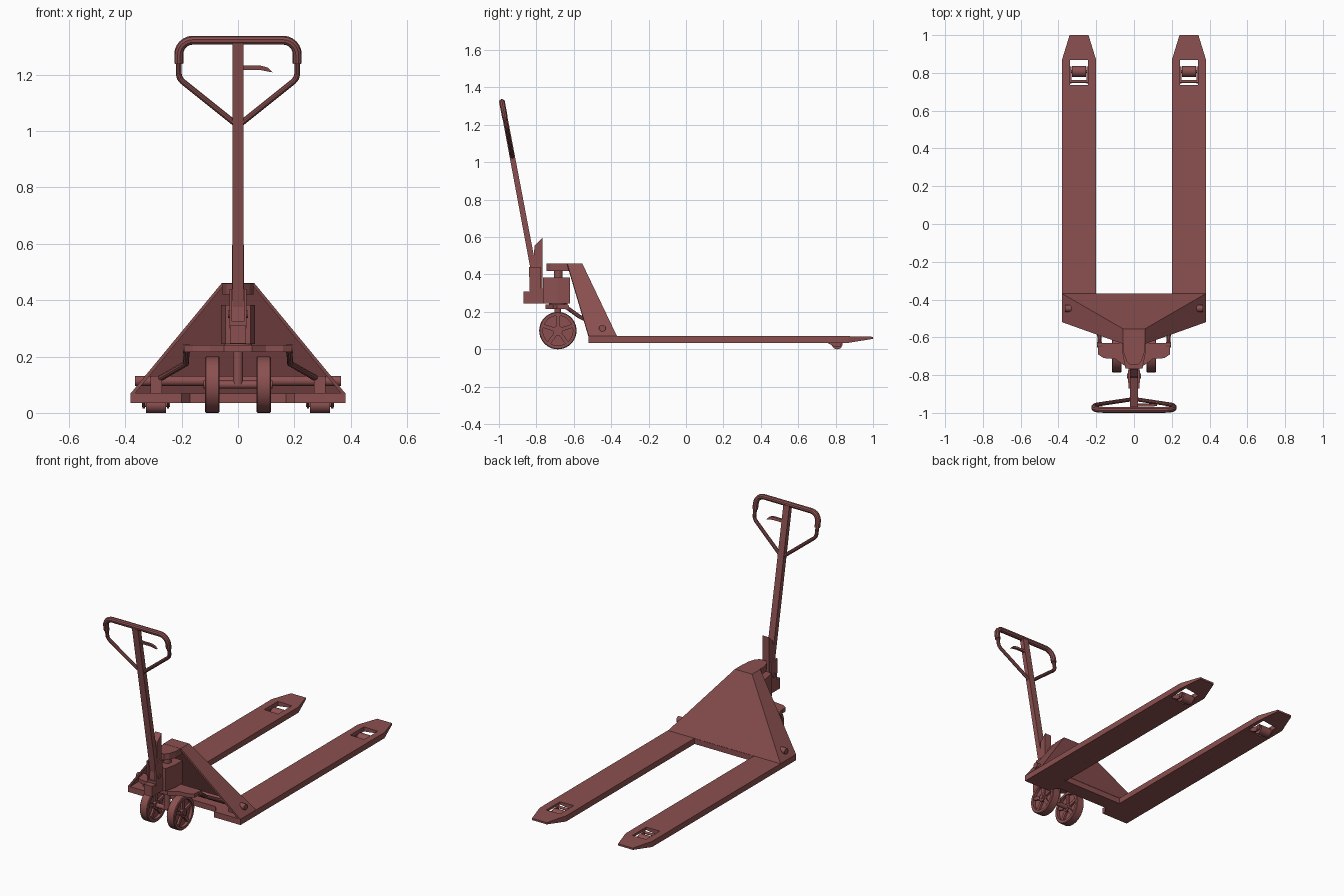
import bpy, bmesh, math
from mathutils import Vector

if "Cube" in bpy.data.objects:
    bpy.data.objects.remove(bpy.data.objects["Cube"])

mat = bpy.data.materials.new("red_paint")
mat.diffuse_color = (0.26, 0.08, 0.08, 1)
mat.use_nodes = True
mat.node_tree.nodes["Principled BSDF"].inputs["Base Color"].default_value = mat.diffuse_color


def finish(name, bm, smooth=False):
    bmesh.ops.recalc_face_normals(bm, faces=bm.faces)
    me = bpy.data.meshes.new(name)
    bm.to_mesh(me)
    bm.free()
    ob = bpy.data.objects.new(name, me)
    bpy.context.collection.objects.link(ob)
    me.materials.append(mat)
    bpy.context.view_layer.objects.active = ob
    if smooth:
        bpy.ops.object.select_all(action='DESELECT')
        ob.select_set(True)
        bpy.ops.object.shade_smooth_by_angle(angle=math.radians(35))
    return ob


def prism(name, pts, axis, lo, hi):
    """Extrude a 2D outline: axis 'z' takes (x, y), axis 'x' takes (y, z)."""
    bm = bmesh.new()
    place = (lambda p, t: (p[0], p[1], t)) if axis == 'z' else (lambda p, t: (t, p[0], p[1]))
    a = [bm.verts.new(place(p, lo)) for p in pts]
    b = [bm.verts.new(place(p, hi)) for p in pts]
    bm.faces.new(a)
    bm.faces.new(b)
    for i in range(len(pts)):
        j = (i + 1) % len(pts)
        bm.faces.new((a[i], a[j], b[j], b[i]))
    return finish(name, bm)


def box(name, x0, x1, y0, y1, z0, z1):
    return prism(name, [(x0, y0), (x1, y0), (x1, y1), (x0, y1)], 'z', z0, z1)


def rod(name, p, q, r, seg=20):
    p, q = Vector(p), Vector(q)
    d = q - p
    bm = bmesh.new()
    bmesh.ops.create_cone(bm, cap_ends=True, segments=seg, radius1=r, radius2=r, depth=d.length)
    bm.transform(d.to_track_quat('Z', 'Y').to_matrix().to_4x4())
    bmesh.ops.translate(bm, verts=bm.verts, vec=(p + q) / 2)
    return finish(name, bm, True)


def tube(name, pts, r):
    cu = bpy.data.curves.new(name, 'CURVE')
    cu.dimensions = '3D'
    cu.bevel_depth, cu.bevel_resolution, cu.use_fill_caps = r, 3, True
    sp = cu.splines.new('POLY')
    sp.points.add(len(pts) - 1)
    for s, p in zip(sp.points, pts):
        s.co = (*p, 1)
    ob = bpy.data.objects.new(name, cu)
    bpy.context.collection.objects.link(ob)
    cu.materials.append(mat)
    bpy.ops.object.select_all(action='DESELECT')
    ob.select_set(True)
    bpy.context.view_layer.objects.active = ob
    bpy.ops.object.convert(target='MESH')
    bpy.ops.object.shade_smooth_by_angle(angle=math.radians(35))


def lathe_x(name, profile, centre, seg=32):
    """Spin a closed (x, radius) outline around the x axis."""
    bm = bmesh.new()
    rings = [[bm.verts.new((x + centre[0], centre[1] + r * math.cos(k * math.tau / seg),
                            centre[2] + r * math.sin(k * math.tau / seg))) for x, r in profile]
             for k in range(seg)]
    n = len(profile)
    for k in range(seg):
        a, b = rings[k], rings[(k + 1) % seg]
        for i in range(n):
            bm.faces.new((a[i], a[(i + 1) % n], b[(i + 1) % n], b[i]))
    return finish(name, bm, True)


# forks with wheel windows and load rollers
for s, side in ((-1, "left"), (1, "right")):
    c = 0.291 * s
    out = [(-0.09, -0.52), (0.09, -0.52), (0.09, 0.87), (0.05, 1.0), (-0.05, 1.0), (-0.09, 0.87)]
    fork = prism(side + "_fork", [(c + x, y) for x, y in out], 'z', 0.035, 0.07)
    for v in fork.data.vertices:
        if v.co.y > 0.95:
            v.co.z = 0.056 if v.co.z < 0.05 else 0.067
    cut = box("window_cutter", c - 0.047, c + 0.047, 0.735, 0.867, 0, 0.1)
    cut.hide_render = True
    m = fork.modifiers.new("window", 'BOOLEAN')
    m.operation, m.object, m.solver = 'DIFFERENCE', cut, 'EXACT'
    bpy.context.view_layer.objects.active = fork
    bpy.ops.object.modifier_apply(modifier=m.name)
    bpy.data.objects.remove(cut)
    rod(side + "_roller", (c - 0.036, 0.808, 0.029), (c + 0.036, 0.808, 0.029), 0.029, 24)
    rod(side + "_roller_axle", (c - 0.05, 0.808, 0.029), (c + 0.05, 0.808, 0.029), 0.008, 12)
    rod(side + "_roller_link", (c - 0.047, 0.755, 0.045), (c + 0.047, 0.755, 0.045), 0.008, 12)
    for e in (-1, 1):
        x = c + e * 0.043
        prism(side + "_roller_cheek", [(0.745, 0.04), (0.79, 0.016), (0.825, 0.016),
                                       (0.835, 0.04), (0.75, 0.055)], 'x', x - 0.004, x + 0.004)

# crossing plate between the forks
prism("cross_plate", [(-0.22, -0.37), (-0.22, -0.52), (-0.17, -0.46), (0.17, -0.46),
                      (0.22, -0.52), (0.22, -0.37)], 'z', 0.035, 0.069)

# hollow sloping frame, open to the front
bm = bmesh.new()
base = [bm.verts.new(p) for p in ((-0.38, -0.52, 0.07), (-0.38, -0.369, 0.07),
                                  (0.38, -0.369, 0.07), (0.38, -0.52, 0.07))]
top = [bm.verts.new(p) for p in ((-0.058, -0.635, 0.46), (-0.058, -0.555, 0.46),
                                 (0.058, -0.555, 0.46), (0.058, -0.635, 0.46))]
for i in range(3):
    bm.faces.new((base[i], base[i + 1], top[i + 1], top[i]))
bm.faces.new(top)
frame = finish("sloped_frame", bm)
# normals of an open shell: make the rear face point backwards
if frame.data.polygons[1].normal.y < 0:
    frame.data.flip_normals()
m = frame.modifiers.new("thickness", 'SOLIDIFY')
m.thickness, m.offset = 0.012, -1
prism("frame_cap", [(-0.055, -0.57), (-0.055, -0.68), (-0.04, -0.725), (-0.02, -0.745),
                    (0.02, -0.745), (0.04, -0.725), (0.055, -0.68), (0.055, -0.57)],
      'z', 0.42, 0.459)

# lifting shaft, shoulder plate and linkage
rod("lift_shaft", (-0.366, -0.447, 0.113), (0.366, -0.447, 0.113), 0.018)
sh = [(0.19, -0.63), (0.19, -0.69), (0.16, -0.71), (0.1, -0.715), (0.05, -0.75)]
prism("shoulder_plate", sh + [(-x, y) for x, y in reversed(sh)], 'z', 0.216, 0.24)
for s, side in ((-1, "left"), (1, "right")):
    tube(side + "_lift_link", [(0.182 * s, -0.64, 0.225), (0.185 * s, -0.57, 0.175),
                               (0.29 * s, -0.45, 0.115)], 0.011)
    rod(side + "_link_pin", (0.17 * s, -0.64, 0.228), (0.195 * s, -0.64, 0.228), 0.015, 12)
    box(side + "_shaft_arm", s * 0.29 - 0.02, s * 0.29 + 0.02, -0.475, -0.42, 0.07, 0.13)

# hydraulic pump
ps = [(0.06, -0.62), (0.06, -0.69), (0.045, -0.765)]
prism("pump_body", ps + [(-x, y) for x, y in reversed(ps)], 'z', 0.245, 0.383)
rod("pump_piston", (0, -0.683, 0.37), (0, -0.683, 0.43), 0.024)
rod("pump_collar", (0, -0.683, 0.23), (0, -0.683, 0.25), 0.05)
rod("steering_post", (0, -0.685, 0.1), (0, -0.685, 0.22), 0.018)

# steering wheels
WY, WZ = -0.685, 0.1
rod("wheel_axle", (-0.122, WY, WZ), (0.122, WY, WZ), 0.014)
for s, side in ((-1, "left"), (1, "right")):
    cx = 0.091 * s
    lathe_x(side + "_wheel_tyre", [(-0.026, 0.08), (-0.026, 0.096), (-0.022, 0.1), (0.022, 0.1),
                                   (0.026, 0.096), (0.026, 0.08)], (cx, WY, WZ), 40)
    rod(side + "_wheel_disc", (cx - 0.008, WY, WZ), (cx + 0.008, WY, WZ), 0.081, 40)
    rod(side + "_wheel_hub", (cx - 0.026, WY, WZ), (cx + 0.026, WY, WZ), 0.026, 24)
    for k in range(5):
        a = math.pi / 2 + k * math.tau / 5
        u, v = (math.cos(a), math.sin(a)), (-math.sin(a), math.cos(a))
        prism(side + "_wheel_spoke", [(WY + u[0] * r + v[0] * w, WZ + u[1] * r + v[1] * w)
              for r, w in ((0.02, -0.01), (0.082, -0.01), (0.082, 0.01), (0.02, 0.01))],
              'x', cx - 0.02, cx + 0.02)

# handle bracket
prism("bracket_block", [(-0.87, 0.246), (-0.76, 0.246), (-0.76, 0.325), (-0.835, 0.325),
                        (-0.835, 0.31), (-0.87, 0.31)], 'x', -0.028, 0.028)
for s in (-1, 1):
    prism("bracket_cheek", [(-0.835, 0.3), (-0.775, 0.3), (-0.775, 0.44), (-0.84, 0.44)],
          'x', s * 0.026 - 0.005, s * 0.026 + 0.005)
rod("bracket_pin", (-0.036, -0.805, 0.35), (0.036, -0.805, 0.35), 0.013)
prism("handle_socket", [(-0.825, 0.32), (-0.768, 0.32), (-0.768, 0.595), (-0.81, 0.555)],
      'x', -0.022, 0.022)


# drawbar leaning forward
def hy(z):
    return -0.735 - 0.188 * z


prism("drawbar", [(hy(0.36) - 0.016, 0.36), (hy(0.36) + 0.016, 0.36),
                  (hy(1.32) + 0.014, 1.32), (hy(1.32) - 0.014, 1.32)], 'x', -0.02, 0.02)


def on_handle(x, z):
    return (x, hy(z), z)


# rounded grip, lower braces and release lever
half = [(0.21, 1.24)] + [(0.16 + 0.05 * math.cos(a), 1.272 + 0.05 * math.sin(a))
                         for a in [i * math.pi / 12 for i in range(7)]]
tube("grip", [on_handle(x, z) for x, z in half] +
     [on_handle(-x, z) for x, z in reversed(half)], 0.016)
for s, side in ((-1, "left"), (1, "right")):
    tube(side + "_grip_brace", [on_handle(x * s, z) for x, z in
         ((0.21, 1.25), (0.21, 1.2), (0.206, 1.187), (0.196, 1.175), (0, 1.018))], 0.0105)
bm = bmesh.new()
lever = [(0.01, 1.232), (0.08, 1.232), (0.105, 1.225), (0.122, 1.208), (0.11, 1.21),
         (0.08, 1.216), (0.01, 1.216)]
f = bm.faces.new([bm.verts.new(on_handle(x, z)) for x, z in lever])
ext = bmesh.ops.extrude_face_region(bm, geom=[f])
for v in ext["geom"]:
    if isinstance(v, bmesh.types.BMVert):
        v.co.y += 0.014
finish("release_lever", bm)
